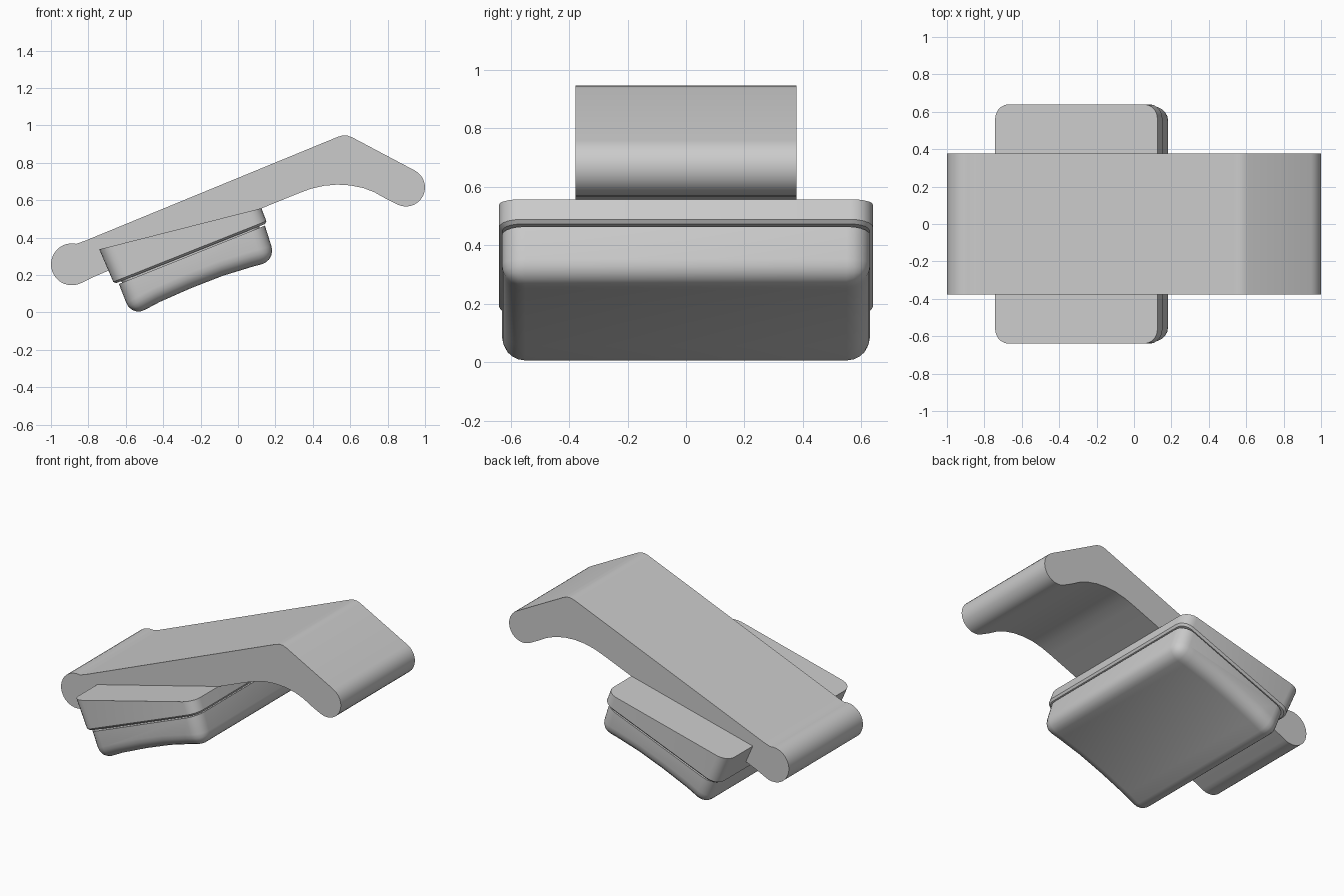
import bpy, bmesh, math

if "Cube" in bpy.data.objects:
    bpy.data.objects.remove(bpy.data.objects["Cube"])


def arc(cx, cz, r, a0, a1, n):
    """Points on an arc, angles in degrees."""
    angles = [math.radians(a0 + (a1 - a0) * i / n) for i in range(n + 1)]
    return [(cx + r * math.cos(a), cz + r * math.sin(a)) for a in angles]


def prism(pts, half):
    """Extrude an xz profile to y = -half..half; returns mesh and the end-top verts."""
    bm = bmesh.new()
    front = [bm.verts.new((x, -half, z)) for x, z in pts]
    back = [bm.verts.new((x, half, z)) for x, z in pts]
    bm.faces.new(front)
    bm.faces.new(back[::-1])
    n = len(pts)
    for i in range(n):
        j = (i + 1) % n
        bm.faces.new((front[j], front[i], back[i], back[j]))
    bmesh.ops.recalc_face_normals(bm, faces=bm.faces[:])
    # the first two profile points are the top edge
    return bm, set(front[:2] + back[:2])


def bevel(bm, edges, width, segments):
    bmesh.ops.bevel(bm, geom=edges, offset=width, offset_type='OFFSET',
                    segments=segments, profile=0.5, affect='EDGES')


def finish(name, bm):
    mesh = bpy.data.meshes.new(name)
    bm.to_mesh(mesh)
    bm.free()
    obj = bpy.data.objects.new(name, mesh)
    bpy.context.collection.objects.link(obj)
    bpy.ops.object.select_all(action='DESELECT')
    obj.select_set(True)
    bpy.context.view_layer.objects.active = obj
    bpy.ops.object.shade_smooth_by_angle(angle=math.radians(30))


# Bent arm with rounded ends
profile = [(-0.82, 0.382)]
profile += [(0.535, 0.939), (0.56, 0.946), (0.585, 0.945), (0.61, 0.936)]
profile += arc(0.898, 0.668, 0.102, 62, -115, 14)
profile += [(0.79, 0.608), (0.73, 0.642), (0.67, 0.665), (0.60, 0.679),
            (0.53, 0.683), (0.46, 0.677), (0.39, 0.661), (0.32, 0.635)]
profile += [(-0.70, 0.22), (-0.77, 0.19)]
profile += arc(-0.888, 0.257, 0.112, -62, -282, 18)
bm, _ = prism(profile, 0.378)
finish("bent_arm", bm)

# Wedge-shaped backing plate: rounded corners, small chamfer underneath
bm, top = prism([(-0.742, 0.337), (0.125, 0.557), (0.156, 0.477), (-0.662, 0.152)], 0.64)
bevel(bm, [e for e in bm.edges if sum(v in top for v in e.verts) == 1], 0.075, 5)
bm.normal_update()
under = min(bm.faces, key=lambda f: f.normal.z)
bevel(bm, list(under.edges), 0.012, 1)
finish("backing_plate", bm)

# Recessed core that leaves a thin seam between plate and cushion
bm, top = prism([(-0.66, 0.22), (0.11, 0.50), (0.12, 0.42), (-0.60, 0.13)], 0.60)
bevel(bm, [e for e in bm.edges if sum(v in top for v in e.verts) == 1], 0.075, 4)
finish("seam_core", bm)

# Soft cushion with a hollowed underside
bm, top = prism([(-0.637, 0.152), (0.144, 0.464), (0.203, 0.277), (0.08, 0.245),
                 (-0.08, 0.196), (-0.25, 0.13), (-0.42, 0.055), (-0.568, -0.024)], 0.63)
edges = [e for e in bm.edges
         if e.calc_face_angle() > 0.5 and not all(v in top for v in e.verts)]
bevel(bm, edges, 0.08, 5)
finish("cushion", bm)
